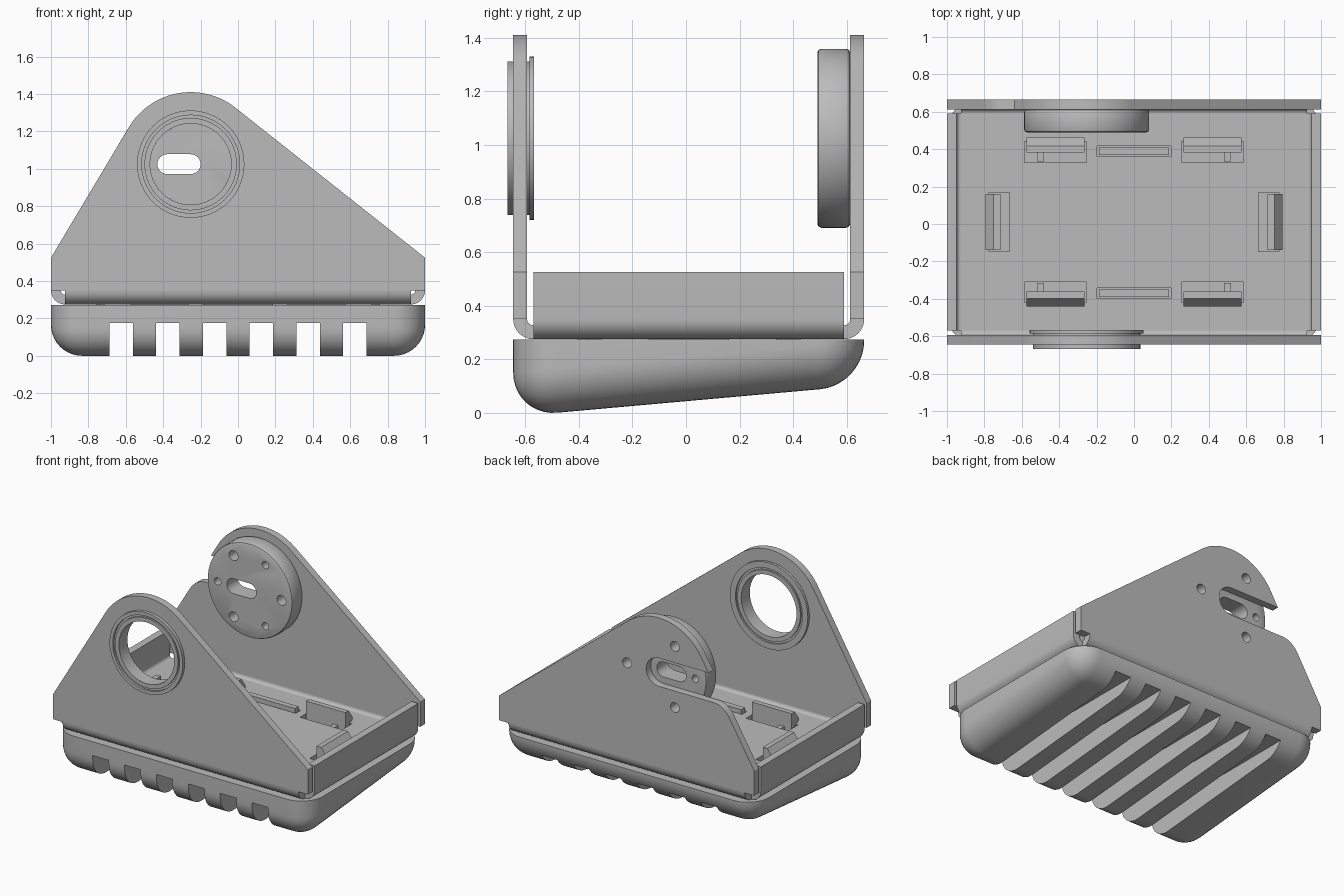
import bpy, bmesh
from math import sin, cos, pi, radians, atan2, acos, hypot

if "Cube" in bpy.data.objects:
    bpy.data.objects.remove(bpy.data.objects["Cube"])

grey = bpy.data.materials.new("plain grey")
grey.use_nodes = True
grey.diffuse_color = (0.5, 0.5, 0.5, 1)
grey.node_tree.nodes["Principled BSDF"].inputs["Base Color"].default_value = (0.5, 0.5, 0.5, 1)

MID = 0.01                      # y of the tray centre line
PX, PZ = -0.253, 1.025          # pivot axis
FLOOR, SHEET = 0.275, 0.052     # underside and thickness of the sheet
BEND = 0.075                    # outer bend radius
parts = []


def make(name, bm, keep=True):
    bmesh.ops.recalc_face_normals(bm, faces=bm.faces)
    mesh = bpy.data.meshes.new(name)
    bm.to_mesh(mesh)
    bm.free()
    ob = bpy.data.objects.new(name, mesh)
    bpy.context.collection.objects.link(ob)
    mesh.materials.append(grey)
    if keep:
        parts.append(ob)
    else:
        ob.hide_render = True
    return ob


def prism(name, pts, axis, lo, hi, keep=True):
    """Extrude a 2D outline along an axis."""
    place = {"x": lambda a, b, d: (d, a, b),
             "y": lambda a, b, d: (a, d, b),
             "z": lambda a, b, d: (a, b, d)}[axis]
    bm = bmesh.new()
    face = bm.faces.new([bm.verts.new(place(a, b, lo)) for a, b in pts])
    new = bmesh.ops.extrude_face_region(bm, geom=[face])["geom"]
    shift = place(0, 0, hi - lo)
    bmesh.ops.translate(bm, vec=shift, verts=[v for v in new if isinstance(v, bmesh.types.BMVert)])
    return make(name, bm, keep)


def box(name, x0, x1, y0, y1, z0, z1, keep=True):
    return prism(name, [(x0, y0), (x1, y0), (x1, y1), (x0, y1)], "z", z0, z1, keep)


def arc(cx, cz, r, a0, a1, n):
    return [(cx + r * cos(a0 + (a1 - a0) * i / n), cz + r * sin(a0 + (a1 - a0) * i / n))
            for i in range(n + 1)]


def circle(cx, cz, r, n=32):
    return arc(cx, cz, r, 0, 2 * pi, n)[:-1]


def lathe(name, profile, n=64):
    """Revolve a closed (radius, y) loop about the pivot axis."""
    bm = bmesh.new()
    rings = [[bm.verts.new((PX + r * cos(2 * pi * i / n), y, PZ + r * sin(2 * pi * i / n)))
              for i in range(n)] for r, y in profile]
    for k, ring in enumerate(rings):
        nxt = rings[(k + 1) % len(rings)]
        for i in range(n):
            j = (i + 1) % n
            bm.faces.new((ring[i], ring[j], nxt[j], nxt[i]))
    return make(name, bm)


def cut(target, cutters):
    for c in cutters:
        mod = target.modifiers.new("cut", "BOOLEAN")
        mod.operation = "DIFFERENCE"
        mod.solver = "EXACT"
        mod.object = c
        bpy.context.view_layer.objects.active = target
        bpy.ops.object.modifier_apply(modifier=mod.name)
        bpy.data.objects.remove(c)


# Rounded rubber pad with a sloping underside
bm = bmesh.new()
section = [(-0.645, 0.273), (0.665, 0.273), (0.665, 0.103), (-0.645, -0.014)]
ends = [[bm.verts.new((x, y, z)) for y, z in section] for x in (-1, 1)]
for ring in ends:
    bm.faces.new(ring)
for i in range(4):
    j = (i + 1) % 4
    bm.faces.new((ends[0][i], ends[0][j], ends[1][j], ends[1][i]))
bmesh.ops.recalc_face_normals(bm, faces=bm.faces)
round_edges = [e for e in bm.edges if min(v.co.z for v in e.verts) < 0.2]
bmesh.ops.bevel(bm, geom=round_edges, offset=0.165, offset_type="OFFSET",
                segments=10, profile=0.5, affect="EDGES", clamp_overlap=False)
pad = make("tread_pad", bm)
cut(pad, [box("groove", c - 0.063, c + 0.063, -1, 1, -0.2, 0.175, False)
          for c in [-0.625 + 0.25 * i for i in range(6)]])

# Sheet floor and its four bent edges
floor = box("tray_floor", -0.925, 0.925, -0.57, 0.59, FLOOR, FLOOR + SHEET)


def bent_edge(name, axis, start, side, top, lo, hi):
    zc = FLOOR + BEND
    outer = arc(0, zc, BEND, -pi / 2, 0, 8)
    inner = arc(0, zc, BEND - SHEET, 0, -pi / 2, 8)
    if top > zc:
        outer.append((BEND, top))
        inner.insert(0, (BEND - SHEET, top))
    pts = [(start + side * a, b) for a, b in outer + inner]
    prism(name, pts, axis, lo, hi)


for side, label in ((-1, "right"), (1, "left")):
    bent_edge(label + "_flange", "y", side * 0.925, side, 0.525, -0.57, 0.59)
for start, side, label in ((-0.57, -1, "front"), (0.59, 1, "back")):
    bent_edge(label + "_bend", "x", start, side, FLOOR + BEND, -0.925, 0.925)

# Tall cheek plates: straight sides tangent to a round head
HEAD = 0.385


def tangent(px, sign):
    dx, dz = px - PX, 0.525 - PZ
    return atan2(dz, dx) + sign * acos(HEAD / hypot(dx, dz))


foot = [(-1, 0.525), (-1, 0.35), (1, 0.35), (1, 0.525)]
head = arc(PX, PZ, HEAD, tangent(1, 1), tangent(-1, -1) + 2 * pi, 28)
front_plate = prism("front_plate", foot + head, "y", -0.645, -0.593)
cut(front_plate, [prism("bore", circle(PX, PZ, 0.28, 64), "y", -0.8, -0.5, False)])

# The back plate has a slot open to one side, with a rounded lower lip
notch = [(-0.642, PZ + 0.1)] + arc(PX, PZ, 0.1, pi / 2, -pi / 2, 14)
a, b, c = (-0.68, PZ - 0.1), (-0.76, PZ - 0.1), (-0.81, 0.842)
lip = [tuple((1 - t) ** 2 * a[k] + 2 * t * (1 - t) * b[k] + t * t * c[k] for k in (0, 1))
       for t in [i / 8 for i in range(9)]]
back_plate = prism("back_plate", foot + head + notch + lip, "y", 0.613, 0.665)

# Mounting disc inside the back plate
disc = prism("mounting_disc", circle(PX, PZ, 0.334, 64), "y", 0.49, 0.613)
bevel = disc.modifiers.new("edge", "BEVEL")
bevel.width, bevel.segments, bevel.limit_method = 0.015, 2, "ANGLE"
bevel.angle_limit = radians(40)
bpy.context.view_layer.objects.active = disc
bpy.ops.object.modifier_apply(modifier=bevel.name)


def bolt_holes(start, r):
    return [prism("hole", circle(PX + 0.25 * cos(t), PZ + 0.25 * sin(t), r, 24), "y", 0.4, 0.8, False)
            for t in [radians(start + 120 * i) for i in range(3)]]


slot = arc(PX, PZ, 0.053, pi / 2, -pi / 2, 12) + arc(-0.378, PZ, 0.053, -pi / 2, -3 * pi / 2, 12)
cut(disc, bolt_holes(0, 0.035) + bolt_holes(60, 0.026)
    + [prism("slot", slot, "y", 0.4, 0.8, False)])
cut(back_plate, bolt_holes(0, 0.035))

# Flanged bushing in the front plate, grooved on both faces
lathe("bushing", [(0.217, -0.567), (0.217, -0.663), (0.247, -0.663), (0.247, -0.652),
                  (0.262, -0.652), (0.262, -0.667), (0.287, -0.667), (0.287, -0.585),
                  (0.305, -0.585), (0.305, -0.567), (0.262, -0.567), (0.262, -0.578),
                  (0.247, -0.578), (0.247, -0.567)])

# Snap hooks of the pad, standing in windows of the floor
hook = [(0, 0.27), (0, 0.425), (0.035, 0.425), (0.08, 0.365), (0.08, 0.345), (0.045, 0.335), (0.045, 0.27)]
windows = []
for sy, end in ((-1, "front"), (1, "back")):
    for sx, label in ((-1, "right"), (1, "left")):
        x = sx * 0.42
        pts = [(MID + sy * (0.372 + u), z) for u, z in hook]
        prism(f"{end}_{label}_hook", pts, "x", x - 0.155, x + 0.155)
        y0, y1 = sorted((MID + sy * 0.32, MID + sy * 0.43))
        windows.append(box("window", x - 0.165, x + 0.165, y0, y1, 0.2, 0.4, False))
        y0, y1 = sorted((MID + sy * 0.325, MID + sy * 0.375))
        x += sx * 0.08
        box(f"{end}_{label}_hook_rib", x - 0.018, x + 0.018, y0, y1, 0.27, 0.32)
    y = MID + sy * 0.38
    windows.append(box("window", -0.198, 0.198, y - 0.028, y + 0.028, 0.2, 0.4, False))
    box(end + "_locating_rib", -0.188, 0.188, y - 0.02, y + 0.02, 0.27, 0.355)
for sx, label in ((-1, "right"), (1, "left")):
    prism(label + "_hook", [(sx * (0.715 + u), z) for u, z in hook], "y", MID - 0.15, MID + 0.15)
    x0, x1 = sorted((sx * 0.665, sx * 0.775))
    windows.append(box("window", x0, x1, MID - 0.158, MID + 0.158, 0.2, 0.4, False))
cut(floor, windows)

# Smooth the curved faces and keep the edges sharp
bpy.ops.object.select_all(action="DESELECT")
for ob in parts:
    ob.select_set(True)
bpy.context.view_layer.objects.active = pad
bpy.ops.object.shade_smooth_by_angle(angle=radians(30))
